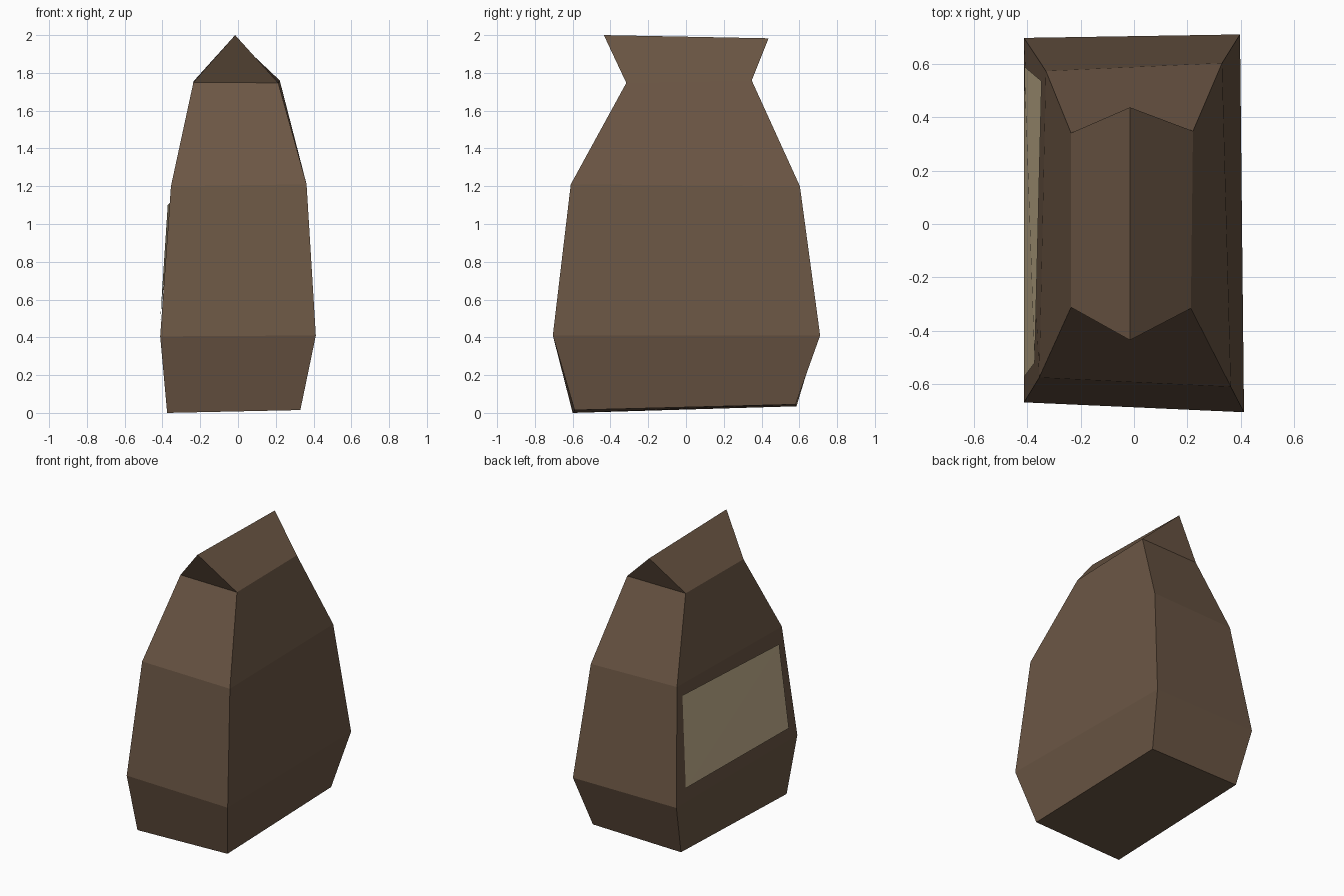
import bpy
import bmesh

if "Cube" in bpy.data.objects:
    bpy.data.objects.remove(bpy.data.objects["Cube"])


def material(name, rgb):
    m = bpy.data.materials.new(name)
    m.diffuse_color = (*rgb, 1)
    m.use_nodes = True
    m.node_tree.nodes["Principled BSDF"].inputs["Base Color"].default_value = m.diffuse_color
    return m


def finish(bm, name, mat):
    bmesh.ops.recalc_face_normals(bm, faces=bm.faces)
    me = bpy.data.meshes.new(name)
    bm.to_mesh(me)
    bm.free()
    me.materials.append(mat)
    ob = bpy.data.objects.new(name, me)
    bpy.context.collection.objects.link(ob)
    return ob


brown = material("sack brown", (0.147, 0.093, 0.058))
tan = material("label tan", (0.584, 0.462, 0.283))

# Uneven four-sided cross-sections: front left, front right, back right, back left
rings = [
    [(-0.375, -0.60, 0.0), (0.33, -0.59, 0.015), (0.33, 0.58, 0.045), (-0.37, 0.585, 0.035)],
    [(-0.412, -0.668, 0.405), (0.412, -0.705, 0.41), (0.397, 0.71, 0.41), (-0.412, 0.697, 0.405)],
    [(-0.355, -0.575, 1.2), (0.363, -0.61, 1.21), (0.33, 0.603, 1.2), (-0.33, 0.573, 1.2)],
    [(-0.236, -0.312, 1.75), (0.213, -0.316, 1.747), (0.221, 0.348, 1.76), (-0.236, 0.341, 1.755)],
]

# Sack body
bm = bmesh.new()
loops = [[bm.verts.new(p) for p in ring] for ring in rings]
bm.faces.new(loops[0])
for lo, hi in zip(loops, loops[1:]):
    for i in range(4):
        j = (i + 1) % 4
        bm.faces.new((lo[i], lo[j], hi[j], hi[i]))

# Pinched top with an overhanging ridge
fl, fr, br, bl = loops[-1]
front = bm.verts.new((-0.015, -0.435, 2.0))
back = bm.verts.new((-0.015, 0.437, 1.983))
for f in ((fl, fr, front), (br, bl, back), (fr, br, back, front), (bl, fl, front, back)):
    bm.faces.new(f)
bmesh.ops.connect_verts(bm, verts=[loops[1][3], loops[2][0]])
finish(bm, "sack", brown)

# Thin label on the left side
bm = bmesh.new()
a, b, c, d = [bm.verts.new(p) for p in (
    (-0.412, -0.573, 0.49), (-0.411, 0.59, 0.505),
    (-0.346, 0.535, 1.13), (-0.372, -0.52, 1.10))]
bm.faces.new((a, d, b))
bm.faces.new((b, d, c))
label = finish(bm, "side_label", tan)
if label.data.polygons[0].normal.x > 0:
    label.data.flip_normals()
